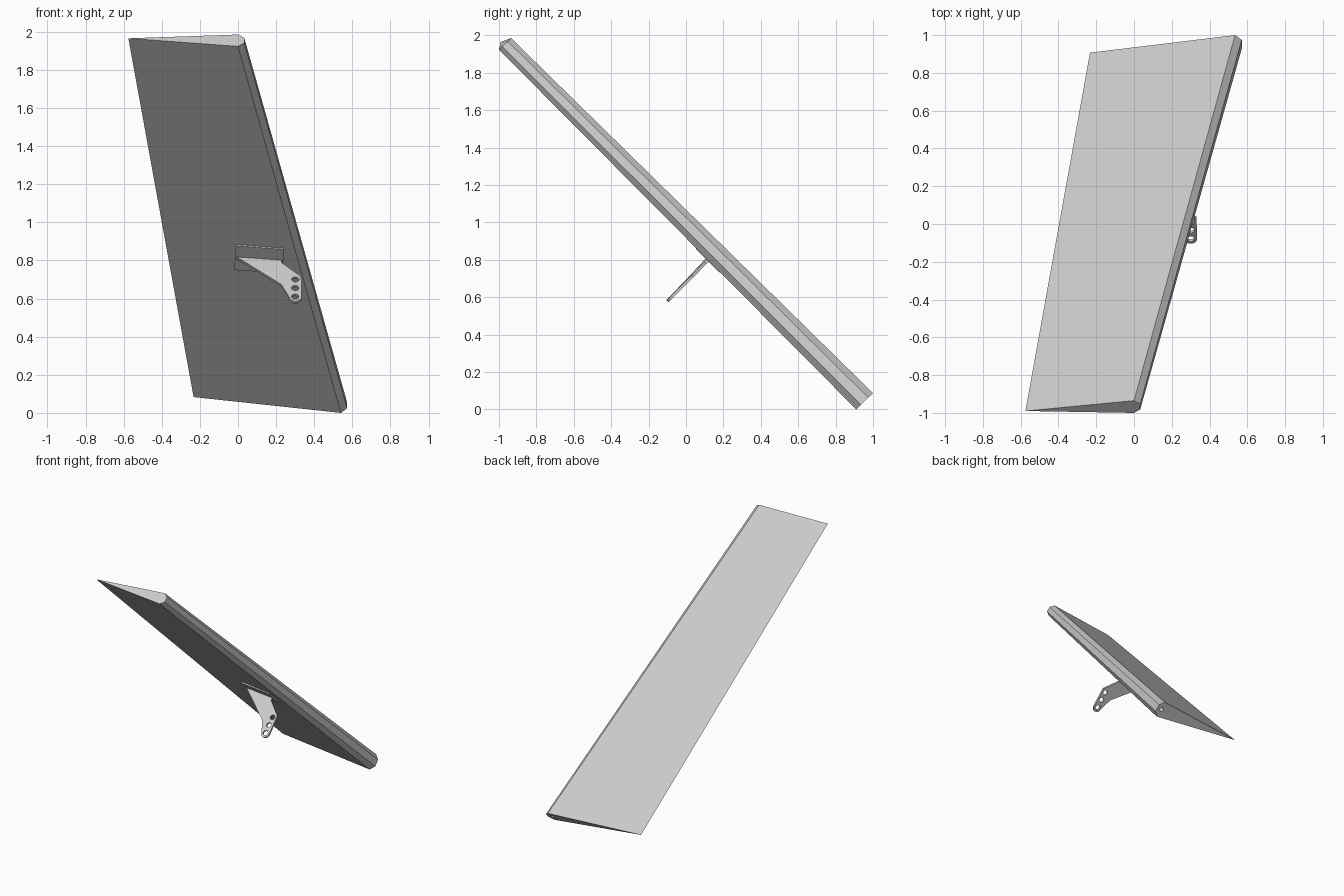
import bpy, bmesh, math
from mathutils import Vector

if "Cube" in bpy.data.objects:
    bpy.data.objects.remove(bpy.data.objects["Cube"])


def prism(name, ring_a, ring_b):
    """Closed solid between two matching outlines."""
    bm = bmesh.new()
    a = [bm.verts.new(p) for p in ring_a]
    b = [bm.verts.new(p) for p in ring_b]
    n = len(a)
    bm.faces.new(a)
    bm.faces.new(b[::-1])
    for i in range(n):
        j = (i + 1) % n
        bm.faces.new((a[i], b[i], b[j], a[j]))
    bmesh.ops.recalc_face_normals(bm, faces=bm.faces)
    me = bpy.data.meshes.new(name)
    bm.to_mesh(me)
    bm.free()
    ob = bpy.data.objects.new(name, me)
    bpy.context.collection.objects.link(ob)
    return ob


def drill(target, centre, axis, radius, depth):
    """Cut a round hole centred on a point along an axis."""
    bpy.ops.mesh.primitive_cylinder_add(vertices=24, radius=radius, depth=depth, location=centre)
    cutter = bpy.context.object
    cutter.rotation_euler = axis.to_track_quat('Z', 'Y').to_euler()
    cutter.hide_render = True
    mod = target.modifiers.new("hole", 'BOOLEAN')
    mod.operation, mod.solver, mod.object = 'DIFFERENCE', 'EXACT', cutter
    bpy.context.view_layer.objects.active = target
    bpy.ops.object.modifier_apply(modifier=mod.name)
    bpy.data.objects.remove(cutter)


def section(trailing, upper, lower, nose):
    """Wedge section with a chamfered leading edge."""
    t, u, l = Vector(trailing), Vector(upper), Vector(lower)
    out = Vector((nose, 0, 0))
    return [t, u, u.lerp(l, 0.28) + out, u.lerp(l, 0.72) + out, l]


# Tapered flap panel, with a blind hinge-pin hole in the wide end
tip = section((-0.575, -0.99, 1.965), (0, -0.935, 1.985), (0, -1.0, 1.923), 0.033)
root = section((-0.233, 0.907, 0.083), (0.535, 1.0, 0.087), (0.54, 0.91, 0.0), 0.034)
flap = prism("flap_panel", tip, root)
hinge = (root[1] + root[4]) / 2
span = (hinge - (tip[1] + tip[4]) / 2).normalized()
drill(flap, hinge + Vector((-0.01, 0, 0)), span, 0.016, 0.3)

# Thin mounting plate on the underside
under = Vector((-0.07, -0.705, -0.705)).normalized()
plate = [Vector((x, 0.945 - 0.1 * x - z, z)) for x, z in
         [(-0.01, 0.883), (0.24, 0.863), (0.235, 0.738), (-0.02, 0.755)]]
prism("mounting_plate", [p + under * 0.008 for p in plate], [p - under * 0.01 for p in plate])


# Control horn: flat angled arm with a rounded end and three holes
def horn_point(x, z):
    return Vector((x, z - 0.69 + 0.04 * x, z))


normal = Vector((0.04, -1, 1)).normalized()
outline = [(-0.005, 0.825), (0.228, 0.803), (0.228, 0.783), (0.331, 0.71)]
for i in range(9):
    a = -math.pi * i / 8
    outline.append((0.301 + 0.033 * math.cos(a), 0.603 + 0.024 * math.sin(a)))
outline += [(0.228, 0.668), (-0.005, 0.812)]
arm = [horn_point(x, z) for x, z in outline]
horn = prism("control_horn", [p + normal * 0.008 for p in arm], [p - normal * 0.008 for p in arm])
for z in (0.695, 0.65, 0.605):
    drill(horn, horn_point(0.3, z), normal, 0.019, 0.08)
